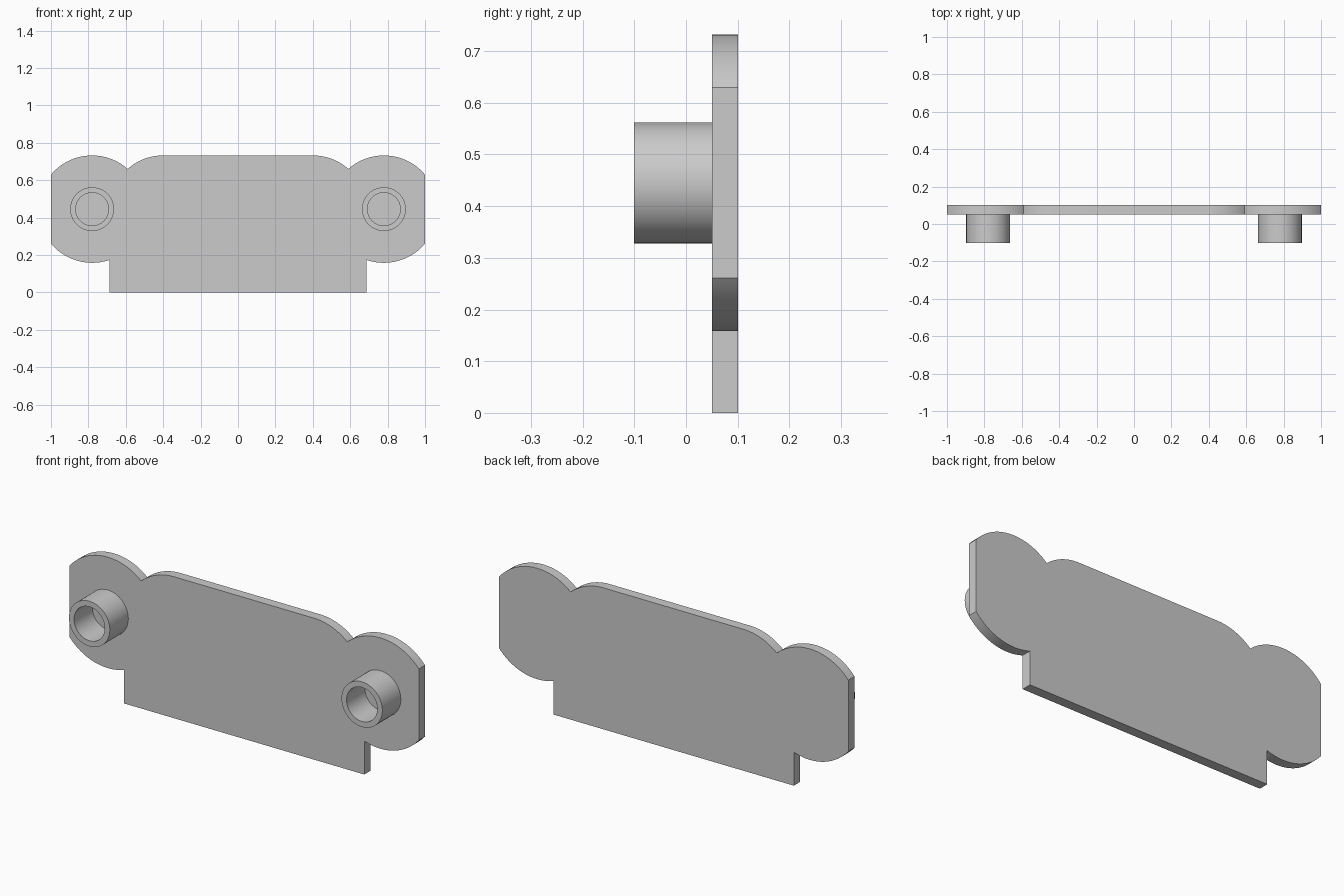
import bpy
import bmesh
from math import sin, cos, pi, asin, acos, radians

if "Cube" in bpy.data.objects:
    bpy.data.objects.remove(bpy.data.objects["Cube"])

FRONT, PLATE_FRONT, BACK = -0.101, 0.05, 0.101
LOBE_X, LOBE_Z, LOBE_R = 0.78, 0.445, 0.287
SHOULDER_X, FOOT_X, END_X = 0.40, 0.688, 1.0

grey = bpy.data.materials.new("plain grey")
grey.use_nodes = True
colour = (0.6, 0.6, 0.6, 1)
grey.diffuse_color = colour
grey.node_tree.nodes["Principled BSDF"].inputs["Base Color"].default_value = colour


def arc(cx, a0, a1, n=20):
    """Points on a lobe-sized arc centred at (cx, LOBE_Z)."""
    angles = [a0 + (a1 - a0) * i / n for i in range(n + 1)]
    return [(cx + LOBE_R * cos(a), LOBE_Z + LOBE_R * sin(a)) for a in angles]


def finish(bm, name):
    bmesh.ops.recalc_face_normals(bm, faces=bm.faces)
    mesh = bpy.data.meshes.new(name)
    bm.to_mesh(mesh)
    bm.free()
    mesh.materials.append(grey)
    obj = bpy.data.objects.new(name, mesh)
    bpy.context.collection.objects.link(obj)
    bpy.ops.object.select_all(action="DESELECT")
    obj.select_set(True)
    bpy.context.view_layer.objects.active = obj
    bpy.ops.object.shade_smooth_by_angle(angle=radians(30))
    return obj


# Plate: half outline from foot to shoulder, mirrored, then extruded
foot = -acos((FOOT_X - LOBE_X) / LOBE_R)
end = acos((END_X - LOBE_X) / LOBE_R)
notch = asin((LOBE_X - SHOULDER_X) / 2 / LOBE_R)
half = [(FOOT_X, 0)]
half += arc(LOBE_X, foot, -end)
half += arc(LOBE_X, end, pi / 2 + notch)
half += arc(SHOULDER_X, pi / 2 - notch, pi / 2)[1:]
outline = half + [(-x, z) for x, z in reversed(half)]

bm = bmesh.new()
face = bm.faces.new([bm.verts.new((x, PLATE_FRONT, z)) for x, z in outline])
ext = bmesh.ops.extrude_face_region(bm, geom=[face], use_keep_orig=True)
moved = [g for g in ext["geom"] if isinstance(g, bmesh.types.BMVert)]
bmesh.ops.translate(bm, verts=moved, vec=(0, BACK - PLATE_FRONT, 0))
finish(bm, "plate")


# Hollow bosses: a wall profile revolved around the y axis
def boss(name, cx, outer=0.117, inner=0.088, sides=64):
    bm = bmesh.new()
    profile = [(outer, PLATE_FRONT), (outer, FRONT), (inner, FRONT), (inner, PLATE_FRONT)]
    rings = []
    for r, y in profile:
        angles = [2 * pi * i / sides for i in range(sides)]
        rings.append([bm.verts.new((cx + r * cos(a), y, LOBE_Z + r * sin(a))) for a in angles])
    for a, b in zip(rings, rings[1:]):
        for i in range(sides):
            j = (i + 1) % sides
            bm.faces.new((a[i], a[j], b[j], b[i]))
    # Orientation is settled by closing the hidden ring against the plate
    for i in range(sides):
        j = (i + 1) % sides
        bm.faces.new((rings[-1][i], rings[-1][j], rings[0][j], rings[0][i]))
    finish(bm, name)


boss("left_boss", LOBE_X)
boss("right_boss", -LOBE_X)
